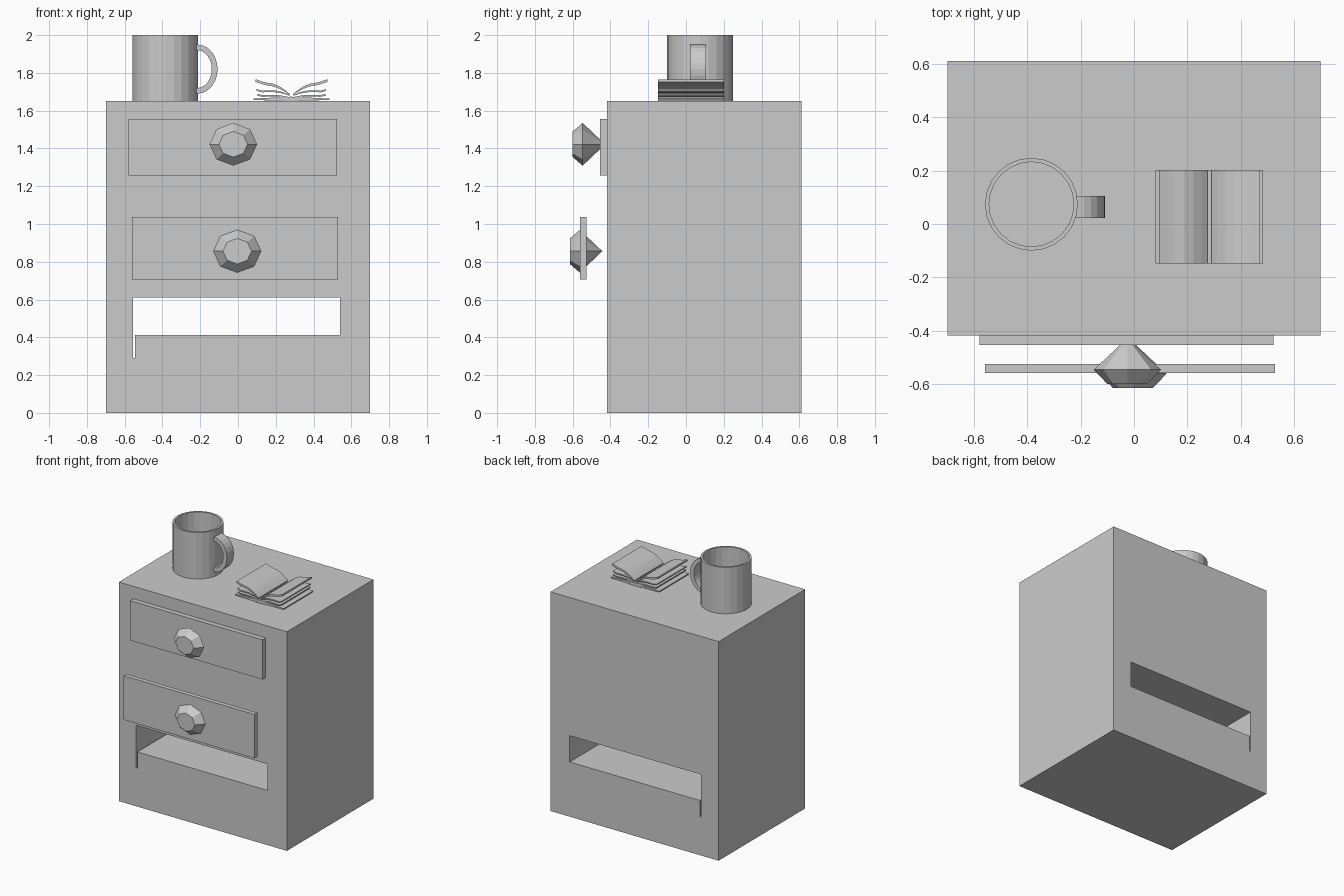
import bpy, bmesh
from math import sin, cos, pi

if "Cube" in bpy.data.objects:
    bpy.data.objects.remove(bpy.data.objects["Cube"])


def make(name, verts, faces):
    mesh = bpy.data.meshes.new(name)
    bm = bmesh.new()
    vs = [bm.verts.new(v) for v in verts]
    for f in faces:
        bm.faces.new([vs[i] for i in f])
    bmesh.ops.recalc_face_normals(bm, faces=bm.faces)
    bm.to_mesh(mesh)
    bm.free()
    ob = bpy.data.objects.new(name, mesh)
    bpy.context.collection.objects.link(ob)
    return ob


def prism(name, profile, y0, y1):
    """Extrude an (x, z) outline from y0 to y1."""
    n = len(profile)
    verts = [(x, y, z) for y in (y0, y1) for x, z in profile]
    faces = [(i, (i + 1) % n, n + (i + 1) % n, n + i) for i in range(n)]
    faces += [tuple(range(n)), tuple(range(n, 2 * n))]
    return make(name, verts, faces)


def rect(x0, x1, z0, z1):
    return [(x0, z0), (x1, z0), (x1, z1), (x0, z1)]


def box(name, x0, x1, y0, y1, z0, z1):
    return prism(name, rect(x0, x1, z0, z1), y0, y1)


# Cabinet body with an open slot running front to back
FRONT, BACK, TOP = -0.418, 0.612, 1.65
loops = rect(-0.70, 0.70, 0, TOP) + rect(-0.555, 0.54, 0.29, 0.61)
verts = [(x, y, z) for y in (FRONT, BACK) for x, z in loops]
faces = []
for i in range(4):
    j = (i + 1) % 4
    faces += [(i, j, 4 + j, 4 + i), (8 + i, 8 + j, 12 + j, 12 + i),
              (i, j, 8 + j, 8 + i), (4 + i, 4 + j, 12 + j, 12 + i)]
make("cabinet", verts, faces)

# Slab lying in the slot, and the two drawer fronts
box("slot_shelf", -0.546, 0.54, FRONT, BACK, 0.29, 0.412)
box("upper_drawer", -0.58, 0.523, -0.455, FRONT, 1.257, 1.556)
box("lower_drawer", -0.56, 0.529, -0.56, -0.526, 0.705, 1.036)


# Faceted knobs: flat table, girdle, point at the back
def knob(name, x, y, z):
    n = 8
    verts = []
    for r, dy in ((0.6, 0), (1, 0.053)):
        verts += [(x + 0.126 * r * cos(2 * pi * i / n), y + dy,
                   z + 0.113 * r * sin(2 * pi * i / n)) for i in range(n)]
    verts.append((x, y + 0.172, z))
    faces = [tuple(range(n))]
    for i in range(n):
        j = (i + 1) % n
        faces += [(i, j, n + j, n + i), (n + i, n + j, 2 * n)]
    make(name, verts, faces)


knob("upper_knob", -0.025, -0.60, 1.422)
knob("lower_knob", -0.004, -0.615, 0.856)

# Mug: lathed wall and inner floor
n = 24
section = [(0.174, TOP), (0.174, 2.0), (0.159, 2.0), (0.159, TOP + 0.02)]
verts = [(-0.385 + r * cos(2 * pi * i / n), 0.074 + r * sin(2 * pi * i / n), z)
         for r, z in section for i in range(n)]
faces = [tuple(range(n)), tuple(range(3 * n, 4 * n))]
for k in range(3):
    for i in range(n):
        j = (i + 1) % n
        faces.append((k * n + i, k * n + j, (k + 1) * n + j, (k + 1) * n + i))
make("mug", verts, faces)

# Mug handle: half ring strip
s = 12
arc = [-pi / 2 + pi * i / s for i in range(s + 1)]
outer = [(-0.215 + 0.107 * cos(a), 1.82 + 0.13 * sin(a)) for a in arc]
inner = [(-0.215 + 0.076 * cos(a), 1.82 + 0.10 * sin(a)) for a in reversed(arc)]
outline = [(-0.222, 1.69)] + outer + [(-0.222, 1.95), (-0.222, 1.92)] + inner + [(-0.222, 1.72)]
prism("mug_handle", outline, 0.022, 0.106)

# Open book: spine, covers and mirrored curved leaves (offset from spine, height)
CX, Y0, Y1 = 0.283, -0.148, 0.202
leaves = {
    "top": [(0.008, 1.687), (0.03, 1.706), (0.06, 1.727), (0.095, 1.742),
            (0.13, 1.748), (0.155, 1.754), (0.19, 1.766)],
    "middle": [(0.01, 1.682), (0.04, 1.696), (0.08, 1.706), (0.12, 1.708), (0.155, 1.706), (0.184, 1.714)],
    "lower": [(0.012, 1.672), (0.04, 1.678), (0.08, 1.684), (0.12, 1.684), (0.15, 1.682), (0.18, 1.688)],
}
box("book_spine", CX - 0.045, CX + 0.045, Y0, Y1, TOP, 1.657)
for side, d in (("left", -1), ("right", 1)):
    prism(side + "_cover", [(CX, 1.653), (CX + d * 0.202, 1.656),
                            (CX + d * 0.202, 1.664), (CX, 1.661)], Y0, Y1)
    prism(side + "_base_page", [(CX, 1.661), (CX + d * 0.19, 1.664),
                                (CX + d * 0.10, 1.669), (CX, 1.674)], Y0, Y1)
    for key, pts in leaves.items():
        t = 0.014 if key == "top" else 0.009
        upper = [(CX + d * x, z) for x, z in pts]
        under = [(CX + d * x, z - t * min(1, 0.3 + x / 0.1)) for x, z in reversed(pts)]
        prism(f"{side}_{key}_leaf", upper + under, Y0, Y1)
